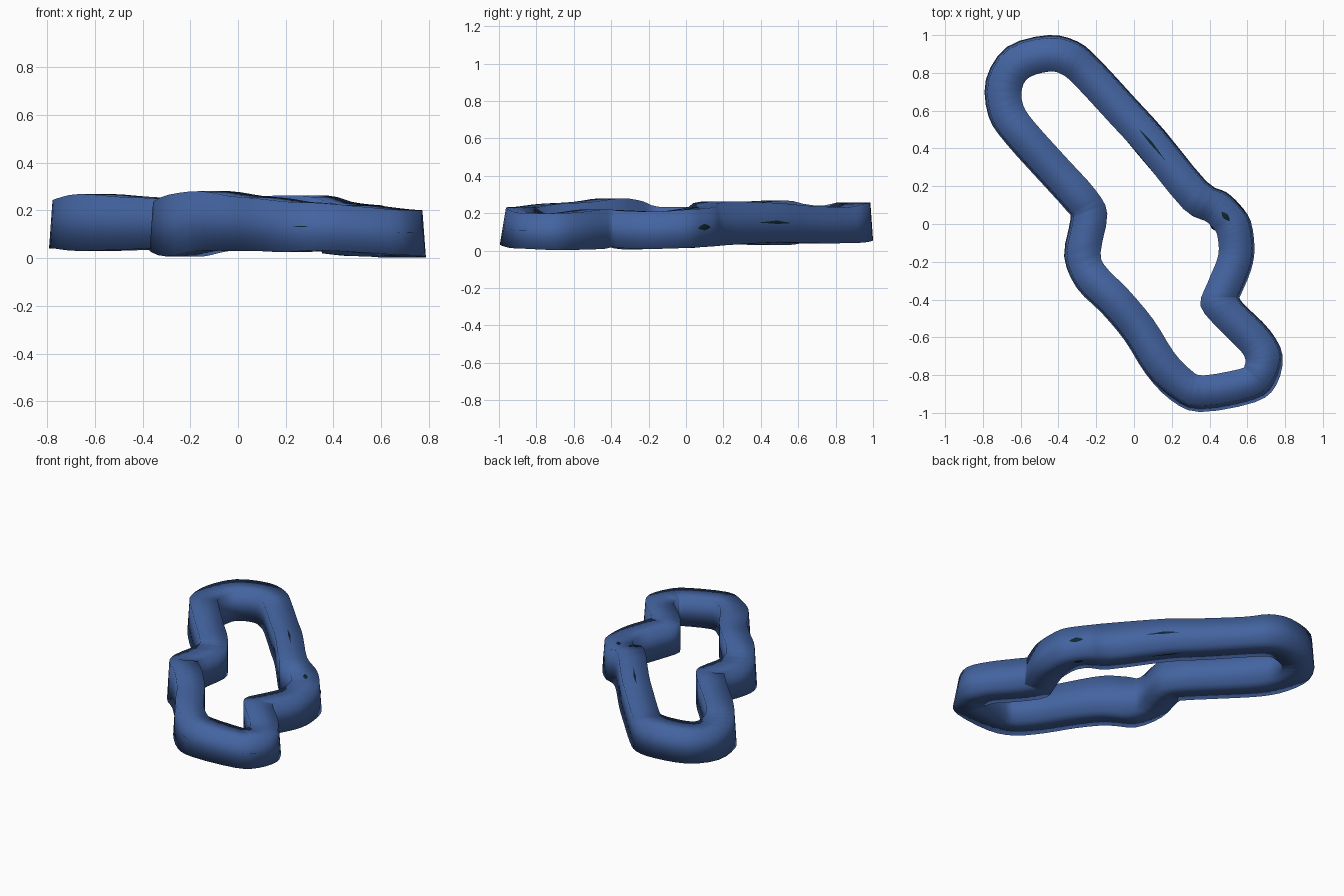
import bpy, bmesh, math
from mathutils import Vector

if "Cube" in bpy.data.objects:
    bpy.data.objects.remove(bpy.data.objects["Cube"])

# Centre line of the band, clockwise from the far end: x, y, bottom z, top z
PATH = [
    (-.45, .90, .055, .257), (-.34, .875, .045, .25), (-.25, .80, .04, .232),
    (-.065, .60, .04, .24), (.09, .43, .045, .255), (.32, .15, .03, .262),
    (.43, .09, .025, .235), (.485, .04, .02, .225), (.525, -.02, .015, .22),
    (.54, -.13, .01, .21), (.525, -.22, .01, .21), (.475, -.34, .015, .215),
    (.452, -.415, .02, .22), (.52, -.50, .01, .22), (.64, -.62, .005, .205),
    (.685, -.71, .003, .20), (.665, -.80, .01, .20), (.60, -.852, .015, .205),
    (.36, -.895, .032, .23), (.25, -.85, .025, .235), (.14, -.735, .03, .25),
    (.03, -.56, .03, .26), (-.10, -.405, .03, .28), (-.22, -.285, .007, .265),
    (-.27, -.16, .03, .235), (-.235, .04, .04, .235), (-.28, .13, .04, .25),
    (-.42, .285, .035, .255), (-.60, .485, .03, .268), (-.675, .60, .04, .25),
    (-.685, .74, .04, .24), (-.61, .855, .05, .25),
]
N = len(PATH)
STEPS = 3                     # smoothing steps between path points
BULGE = {4: 1.035, 7: 1.07}   # where the dark core breaks the surface


def material(name, rgb):
    m = bpy.data.materials.new(name)
    m.diffuse_color = (*rgb, 1)
    m.use_nodes = True
    m.node_tree.nodes["Principled BSDF"].inputs["Base Color"].default_value = m.diffuse_color
    return m


def outward(i):
    """Mitred outward normal of the path at point i."""
    p, c, n = (Vector(PATH[(i + k) % N][:2]) for k in (-1, 0, 1))
    a, b = (c - p).normalized(), (n - c).normalized()
    t = (a + b).normalized()
    return Vector((-t.y, t.x, 0)) / max(t.dot(a), .8)


def smooth_rings(rings):
    """Catmull-Rom interpolation between whole sections."""
    out = []
    for i in range(N):
        a, b, c, d = (rings[(i + k) % N] for k in (-1, 0, 1, 2))
        for s in range(STEPS):
            t = s / STEPS
            out.append([q + .5 * t * ((r - p) + t * (2 * p - 5 * q + 4 * r - w
                                                     + t * (3 * (q - r) + w - p)))
                        for p, q, r, w in zip(a, b, c, d)])
    return out


def loop_object(name, section, mat):
    """Skin closed rings of points along the path."""
    bm = bmesh.new()
    rings = [[bm.verts.new(v) for v in ring]
             for ring in smooth_rings([section(i) for i in range(N)])]
    k, n = len(rings[0]), len(rings)
    for i in range(n):
        a, b = rings[i], rings[(i + 1) % n]
        for j in range(k):
            bm.faces.new((a[j], a[(j + 1) % k], b[(j + 1) % k], b[j]))
    bmesh.ops.recalc_face_normals(bm, faces=bm.faces)
    for f in bm.faces:
        f.smooth = True
    me = bpy.data.meshes.new(name)
    bm.to_mesh(me)
    bm.free()
    me.materials.append(mat)
    ob = bpy.data.objects.new(name, me)
    bpy.context.collection.objects.link(ob)
    return ob


def band_section(i):
    x, y, lo, hi = PATH[i]
    c, o = Vector((x, y, 0)), outward(i)
    top = .065 if y < -.78 else .083      # outer wall leans inwards
    return [c + o * d + Vector((0, 0, z))
            for d, z in ((.097, lo), (top, hi), (-.09, hi), (-.09, lo))]


def core_section(i):
    x, y, lo, hi = PATH[i]
    f = BULGE.get(i, .9)
    o = outward(i)
    c = Vector((x, y, (lo + hi) / 2))
    return [c + o * (.09 * f * math.cos(a)) + Vector((0, 0, (hi - lo) / 2 * f * math.sin(a)))
            for a in (j * math.tau / 8 for j in range(8))]


# Blue square-section band and the dark round core inside it
loop_object("outer_band", band_section, material("blue", (.057, .127, .355)))
loop_object("inner_core", core_section, material("dark teal", (.005, .02, .026)))
